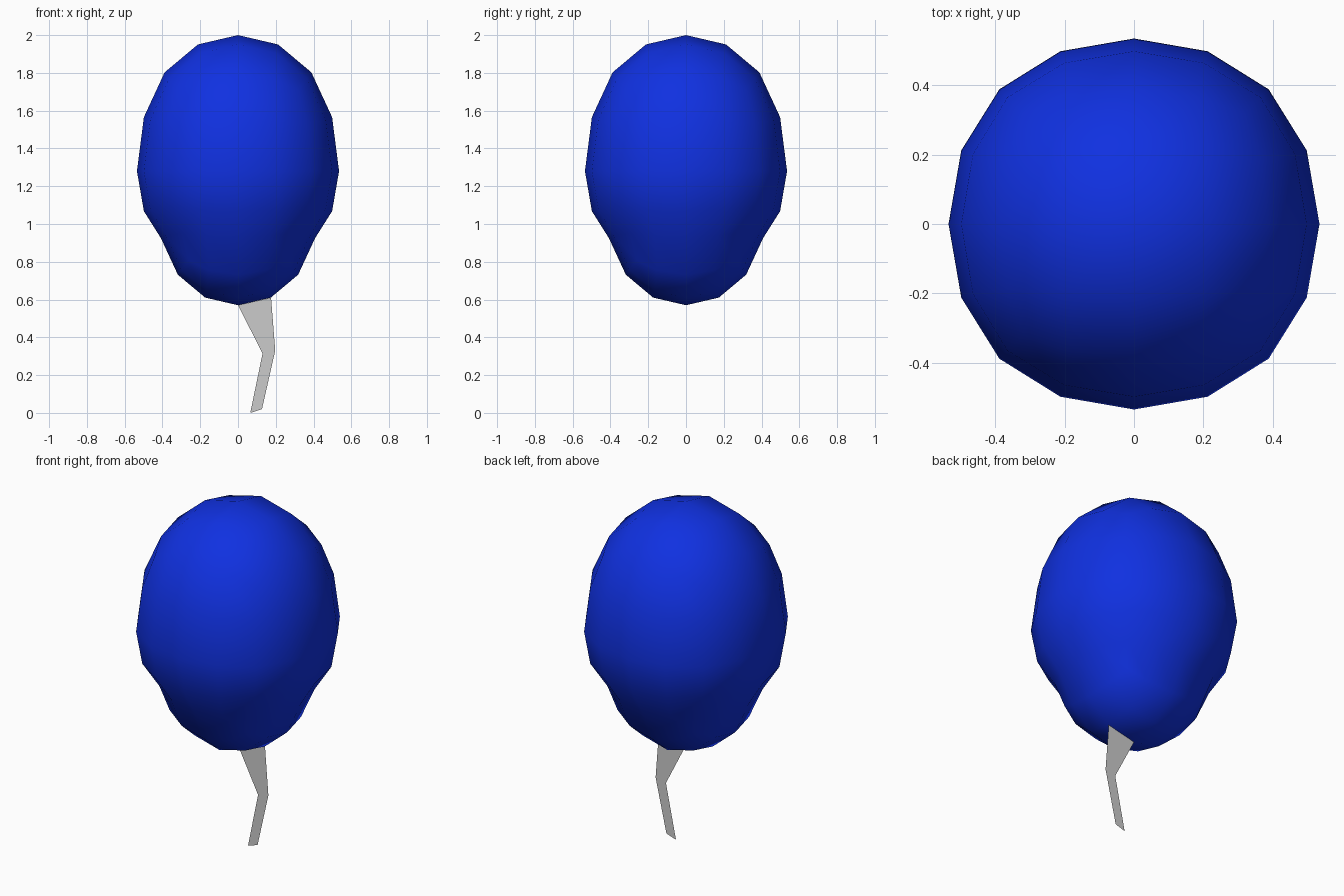
import bpy, bmesh

if "Cube" in bpy.data.objects:
    bpy.data.objects.remove(bpy.data.objects["Cube"])

R = 0.535        # widest radius
MID = 1.28       # height of the widest ring
TOP = 0.72       # height of the dome above the widest ring

# Balloon: a subdivided cube rounded into a low-poly ball
bpy.ops.mesh.primitive_cube_add(size=2)
balloon = bpy.context.object
balloon.name = balloon.data.name = "balloon"
sub = balloon.modifiers.new("round", 'SUBSURF')
sub.levels = 2
bpy.ops.object.modifier_apply(modifier=sub.name)

bm = bmesh.new()
bm.from_mesh(balloon.data)
unit = max(v.co.x for v in bm.verts)
for v in bm.verts:
    v.co /= unit

# Neck: extrude the underside into a smaller cup
under = [f for f in bm.faces if f.calc_center_median().z < -0.3]
ext = bmesh.ops.extrude_face_region(bm, geom=under)
cup = {g for g in ext["geom"] if isinstance(g, bmesh.types.BMVert)}
bmesh.ops.delete(bm, geom=[f for f in under if f.is_valid], context='FACES')
for v in bm.verts:
    x, y, z = v.co
    if v in cup:
        v.co = (x * R * 0.82, y * R * 0.82, 1.16 + z * 0.59)
    else:
        v.co = (x * R, y * R, MID + z * (TOP if z > 0 else R))
bmesh.ops.recalc_face_normals(bm, faces=bm.faces)
for f in bm.faces:
    f.smooth = True
bm.to_mesh(balloon.data)
bm.free()

blue = bpy.data.materials.new("balloon_blue")
blue.diffuse_color = (0.005, 0.03, 0.75, 1)
blue.use_nodes = True
blue.node_tree.nodes["Principled BSDF"].inputs["Base Color"].default_value = blue.diffuse_color
balloon.data.materials.append(blue)

# String: flat bent ribbon hanging from the underside, as left/right pairs
pairs = [((0, 0.57), (0.175, 0.61)),
         ((0.13, 0.315), (0.197, 0.33)),
         ((0.065, 0.0), (0.127, 0.02))]
bm = bmesh.new()
rows = [[bm.verts.new((x, 0, z)) for x, z in p] for p in pairs]
for a, b in zip(rows, rows[1:]):
    bm.faces.new((a[0], b[0], b[1], a[1])).smooth = True
mesh = bpy.data.meshes.new("string")
bm.to_mesh(mesh)
bm.free()
bpy.context.collection.objects.link(bpy.data.objects.new("string", mesh))
